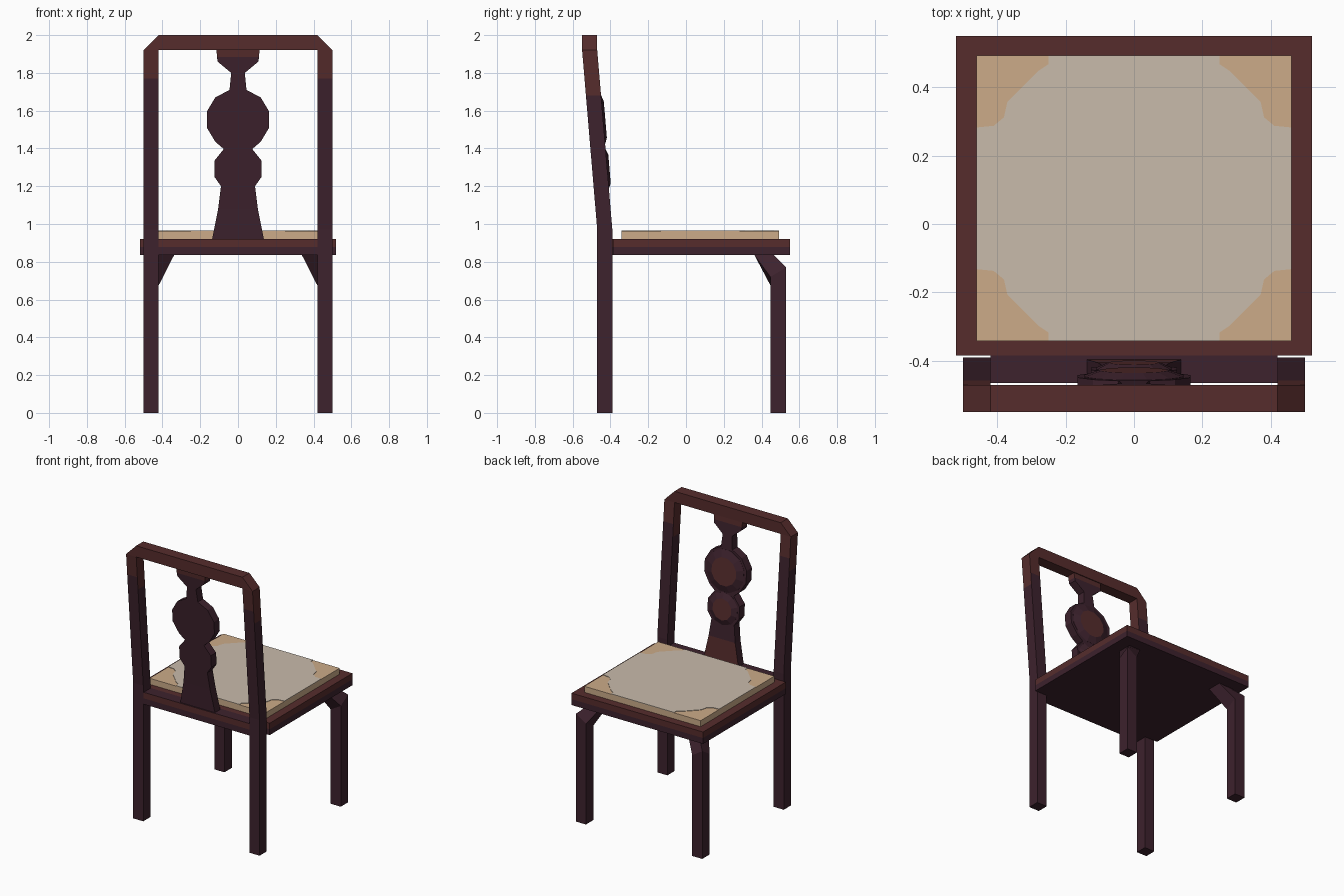
import bpy, bmesh, math

if "Cube" in bpy.data.objects:
    bpy.data.objects.remove(bpy.data.objects["Cube"])


def mat(name, rgb):
    lin = [(c / 255 / 12.92) if c / 255 <= 0.04045 else ((c / 255 + 0.055) / 1.055) ** 2.4 for c in rgb]
    m = bpy.data.materials.new(name)
    m.diffuse_color = (*lin, 1)
    m.use_nodes = True
    m.node_tree.nodes["Principled BSDF"].inputs["Base Color"].default_value = m.diffuse_color
    return m


DARK = mat("dark plum wood", (61, 34, 45))
LIGHT = mat("red brown wood", (86, 44, 44))
TAN = mat("tan fabric", (204, 171, 137))
BEIGE = mat("beige fabric", (201, 187, 171))


def loft(name, rings, mats, rule=None):
    """Skin a stack of equal rings, cap the ends, colour faces by rule(centre, normal)."""
    bm = bmesh.new()
    vs = [[bm.verts.new(p) for p in r] for r in rings]
    n = len(vs[0])
    for a, b in zip(vs, vs[1:]):
        for i in range(n):
            j = (i + 1) % n
            bm.faces.new((a[i], a[j], b[j], b[i]))
    bm.faces.new(vs[0])
    bm.faces.new(vs[-1])
    bmesh.ops.recalc_face_normals(bm, faces=bm.faces)
    bm.normal_update()
    if rule:
        for f in bm.faces:
            f.material_index = int(rule(f.calc_center_median(), f.normal))
    me = bpy.data.meshes.new(name)
    bm.to_mesh(me)
    bm.free()
    for m in mats:
        me.materials.append(m)
    ob = bpy.data.objects.new(name, me)
    bpy.context.collection.objects.link(ob)
    return ob


def rect(x0, x1, y0, y1, z):
    return [(x0, y0, z), (x1, y0, z), (x1, y1, z), (x0, y1, z)]


def lean(z):
    """Backward shift of the chair back at height z."""
    return -0.08 * min(max((z - 0.97) / 0.95, 0), 1)


# Seat: light top and upper edge, dark lower edge and underside
upper = lambda c, n: c.z > 0.88
loft("seat", [rect(-.52, .52, -.385, .55, z) for z in (.835, .877, .92)], [DARK, LIGHT], upper)

# Rail between the back posts
loft("back_rail", [rect(-.42, .42, -.465, -.385, z) for z in (.835, .877, .92)], [DARK, LIGHT],
     lambda c, n: c.z > 0.88 and n.z < 0.5)

# Cushion with a notched beige panel on top
loft("cushion", [rect(-.46, .46, -.342, .492, z) for z in (.92, .963)], [TAN])
notch = [(.46, .21), (.41, .205), (.38, .18), (.37, .135), (.325, .09), (.28, .045), (.25, .025), (.25, 0)]
q = [(x, .417 - d) for x, d in notch]
outline = (q + [(-x, y) for x, y in reversed(q)]
           + [(-x, -y) for x, y in q] + [(x, -y) for x, y in reversed(q)])
loft("cushion_panel", [[(x, y + .075, z) for x, y in outline] for z in (.962, .966)], [BEIGE])

for side, s in (("left", -1), ("right", 1)):
    # Back post: straight leg, then leaning upright with a lighter top
    rings = [rect(s * .42, s * .5, -.47 + lean(z), -.39 + lean(z), z)
             for z in (0, .97, 1.68, 1.77, 1.92)]
    loft("back_post_" + side, rings, [DARK, LIGHT],
         lambda c, n: c.z > 1.77 or (c.z > 1.69 and abs(n.x) > 0.5))

    # Front leg: curves diagonally inward under the seat
    foot = [(.42, .447), (.5, .447), (.5, .53), (.42, .53)]
    bend = [(.42, .447, .675), (.5, .447, .72), (.5, .53, .77), (.42, .53, .72)]
    top = [(.338, .362, .836), (.43, .362, .836), (.43, .465, .836), (.338, .465, .836)]
    loft("front_leg_" + side, [[(s * p[0], p[1], p[2]) for p in r]
                               for r in ([(x, y, 0) for x, y in foot], bend, top)], [DARK])

# Top rail with cut corners
crest = [(-.5, 1.92), (.5, 1.92), (.42, 2), (-.42, 2)]
loft("top_rail", [[(x, y, z) for x, z in crest] for y in (-.55, -.47)], [LIGHT])


# Vase-shaped back splat, built in levels so it follows the lean
def band(name, prof, mats, rule=None, front=-.396, thick=.06):
    loft(name, [rect(-w, w, front - thick + lean(z), front + lean(z), z) for w, z in prof], mats, rule)


band("splat_base", [(.137, .92), (.105, 1.08), (.09, 1.2)], [DARK, LIGHT],
     lambda c, n: n.y > 0.5 and c.z < 1.08)
band("splat_lower_disc", [(.09, 1.2), (.125, 1.25), (.125, 1.335), (.075, 1.397)], [DARK])
band("splat_upper_disc", [(.075, 1.397), (.12, 1.435), (.165, 1.51), (.165, 1.595), (.12, 1.67), (.045, 1.71)], [DARK])
band("splat_neck", [(.045, 1.71), (.036, 1.8), (.108, 1.86), (.111, 1.883)], [DARK])
band("splat_cap", [(.111, 1.883), (.114, 1.922)], [LIGHT])

# Raised bosses on the seat side of both discs, with a lighter flat centre
for name, zc, r, sides in (("upper_boss", 1.553, .15, 12), ("lower_boss", 1.292, .115, 10)):
    rings = []
    for k, off in ((1, -.01), (1, .001), (.66, .018)):
        ring = []
        for i in range(sides):
            a = 2 * math.pi * (i + .5) / sides
            z = zc + k * r * math.sin(a)
            ring.append((k * r * math.cos(a), -.396 + off + lean(z), z))
        rings.append(ring)
    loft(name, rings, [DARK, LIGHT], lambda c, n: n.y > 0.9 and abs(c.x) < 0.01 and abs(c.z - zc) < 0.01)
